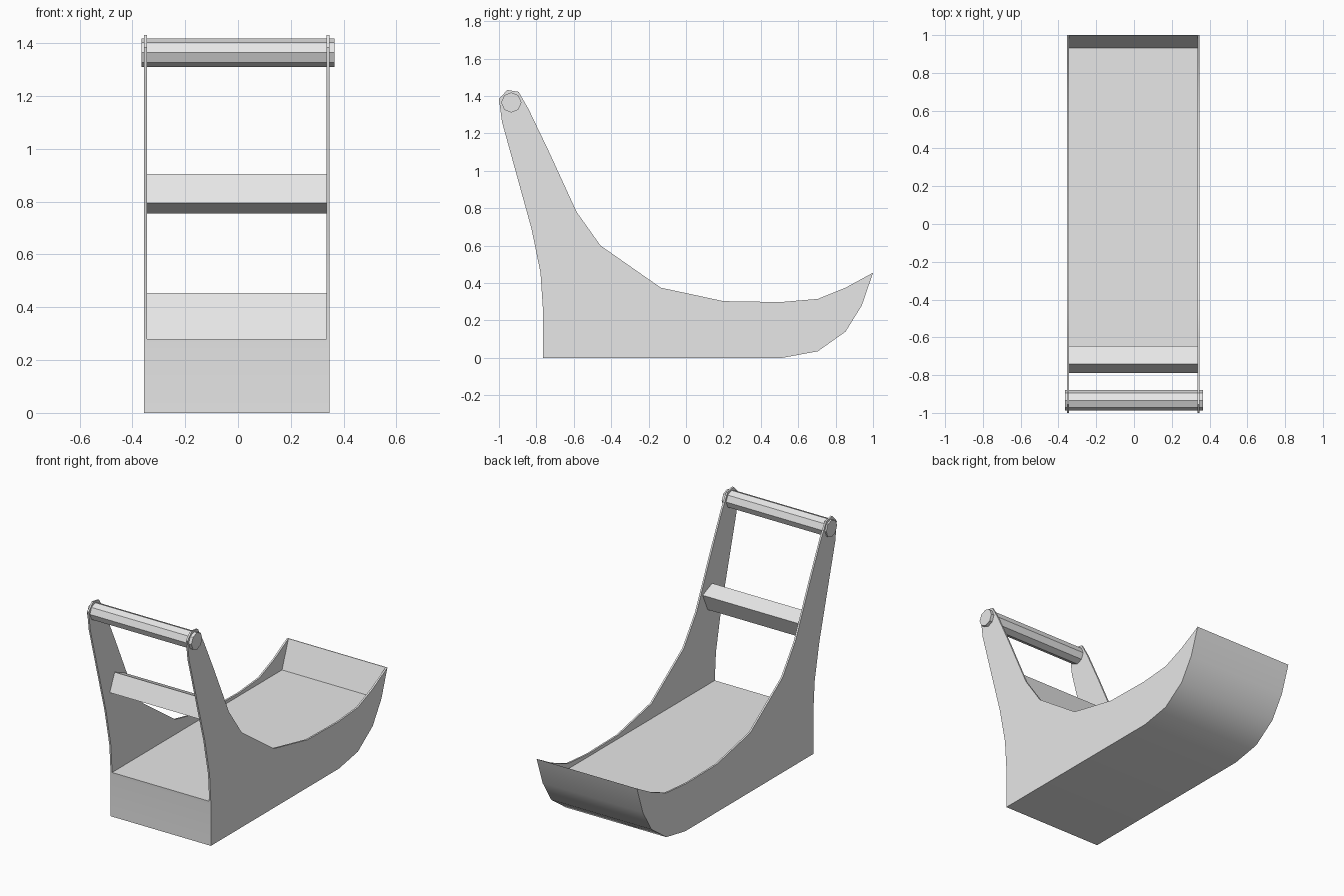
import bpy, bmesh, math

cube = bpy.data.objects.get("Cube")
if cube:
    bpy.data.objects.remove(cube, do_unlink=True)

grey = bpy.data.materials.new("plain grey")
grey.use_nodes = True
grey.diffuse_color = (0.8, 0.8, 0.8, 1)
grey.node_tree.nodes["Principled BSDF"].inputs["Base Color"].default_value = (0.8, 0.8, 0.8, 1)


def prism(name, profile, x0, x1):
    """Extrude a (y, z) profile from x0 to x1."""
    bm = bmesh.new()
    face = bm.faces.new([bm.verts.new((x0, y, z)) for y, z in profile])
    ext = bmesh.ops.extrude_face_region(bm, geom=[face])
    moved = [v for v in ext["geom"] if isinstance(v, bmesh.types.BMVert)]
    bmesh.ops.translate(bm, verts=moved, vec=(x1 - x0, 0, 0))
    bmesh.ops.recalc_face_normals(bm, faces=bm.faces[:])
    mesh = bpy.data.meshes.new(name)
    bm.to_mesh(mesh)
    bm.free()
    mesh.materials.append(grey)
    obj = bpy.data.objects.new(name, mesh)
    bpy.context.collection.objects.link(obj)
    return obj


def activate(obj):
    bpy.ops.object.select_all(action="DESELECT")
    obj.select_set(True)
    bpy.context.view_layer.objects.active = obj


# Sled body: side silhouette, runner curve first, then the rim up to the handle posts
runner = [(-0.765, 0), (0.515, 0), (0.705, 0.035), (0.853, 0.14), (0.94, 0.28), (1.0, 0.455)]
rim = [(0.853, 0.375), (0.705, 0.315), (0.505, 0.298), (0.2, 0.303), (-0.135, 0.375),
       (-0.457, 0.6), (-0.585, 0.78), (-0.735, 1.107), (-0.842, 1.33), (-0.895, 1.422)]
back = [(-0.955, 1.432), (-1.0, 1.385), (-0.984, 1.262), (-0.826, 0.69),
        (-0.778, 0.455), (-0.765, 0.262)]
body = prism("sled_body", runner + rim + back, -0.356, 0.346)

# Hollow between the thin side panels, down to the deck and up the nose plate
hollow = prism("hollow_cutter", [(-1.2, 0.28), (0.933, 0.28), (1.363, 1.438), (1.363, 1.6), (-1.2, 1.6)],
               -0.345, 0.335)
hollow.hide_render = True
activate(body)
cut = body.modifiers.new("hollow", "BOOLEAN")
cut.operation = "DIFFERENCE"
cut.solver = "EXACT"
cut.object = hollow
bpy.ops.object.modifier_apply(modifier=cut.name)
bpy.data.objects.remove(hollow, do_unlink=True)
bpy.ops.object.shade_smooth_by_angle(angle=math.radians(30))

# Tilted cross bar between the posts
prism("cross_bar", [(-0.79, 0.795), (-0.74, 0.905), (-0.645, 0.865), (-0.695, 0.755)], -0.348, 0.338)

# Eight-sided push handle through both posts
octagon = [(-0.934 + 0.054 * math.cos(i * math.pi / 4), 1.365 + 0.054 * math.sin(i * math.pi / 4))
           for i in range(8)]
prism("push_handle", octagon, -0.366, 0.366)
